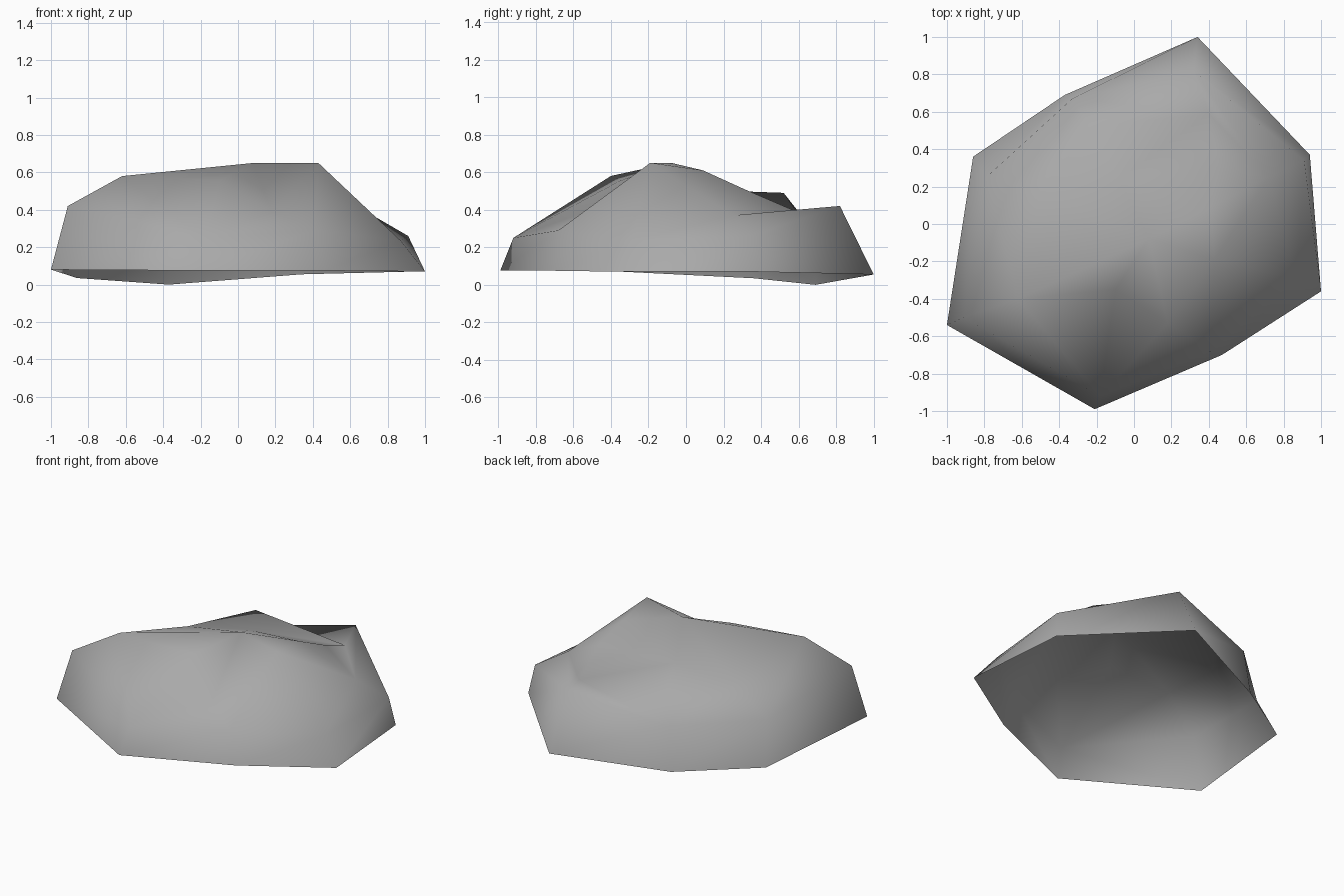
import bpy
import bmesh
from mathutils import Vector
from mathutils.geometry import delaunay_2d_cdt

if "Cube" in bpy.data.objects:
    bpy.data.objects.remove(bpy.data.objects["Cube"], do_unlink=True)

# Stone material
stone = bpy.data.materials.new("stone_grey")
stone.use_nodes = True
grey = (0.4, 0.4, 0.4, 1)
stone.diffuse_color = grey
stone.node_tree.nodes["Principled BSDF"].inputs["Base Color"].default_value = grey

# Ground rim and shoulder ring, both counterclockwise from the front corner
rim = [(-.21, -.99, .075), (.47, -.7, .075), (1, -.36, .07), (.94, .37, .07),
       (.34, 1, .055), (-.37, .69, 0), (-.86, .36, .035), (-1, -.54, .08)]
shoulder = [(-.18, -.92, .25), (.41, -.68, .29), (.87, -.29, .235), (.91, .34, .26),
            (.32, .82, .42), (-.33, .67, .3), (-.79, .25, .3), (-.91, -.5, .42)]

# Crown points: peaks, corners and hollows
crown = {
    "peak": (.43, -.19, .65),
    "middle": (.08, -.08, .65),
    "left_corner": (-.62, -.4, .58),
    "back_corner": (-.23, .52, .49),
    "side_dip": (-.5, .17, .44),
    "back_dip": (-.08, .24, .5),
    "back_hollow": (.4, .59, .39),
    "upper_ridge": (.41, .09, .61),
    "lower_ridge": (.45, .31, .51),
    "side_ridge": (.72, .25, .37),
    "front_ridge": (-.1, -.35, .555),
    "front_hollow": (.18, -.53, .39),
}
n = len(rim)
index = {name: n + i for i, name in enumerate(crown)}
index.update(front_corner=0, front_edge=1, back_edge=4, rear_edge=5)
ridges = [("left_corner", "middle"), ("middle", "peak"), ("peak", "front_edge"),
          ("middle", "front_ridge"), ("front_ridge", "left_corner"),
          ("front_ridge", "front_corner"), ("front_ridge", "front_hollow"),
          ("peak", "front_hollow"),
          ("peak", "upper_ridge"), ("middle", "upper_ridge"),
          ("upper_ridge", "lower_ridge"), ("lower_ridge", "back_hollow"),
          ("lower_ridge", "side_ridge"), ("side_ridge", "back_edge"),
          ("peak", "side_ridge"), ("back_corner", "back_hollow"),
          ("rear_edge", "back_hollow"), ("back_corner", "side_dip"),
          ("left_corner", "side_dip"), ("middle", "back_dip"),
          ("back_dip", "back_corner"), ("back_dip", "side_dip")]

# Triangulate the top between the shoulder ring and the ridges
points = [Vector(p) for p in shoulder + list(crown.values())]
edges = [(i, (i + 1) % n) for i in range(n)]
edges += [(index[a], index[b]) for a, b in ridges]
flat, _, faces, origin, _, _ = delaunay_2d_cdt(
    [p.xy for p in points], edges, [list(range(n))], 1, 1e-5)

bm = bmesh.new()
low = [bm.verts.new(p) for p in rim]
top = [bm.verts.new(points[src[0]]) for src in origin]
ring = {src[0]: v for src, v in zip(origin, top)}
for face in faces:
    bm.faces.new([top[i] for i in face])

# Side wall, open underneath
for i in range(n):
    j = (i + 1) % n
    bm.faces.new((low[i], low[j], ring[j], ring[i]))
bmesh.ops.recalc_face_normals(bm, faces=bm.faces)
if sum(f.normal.z * f.calc_area() for f in bm.faces) < 0:
    bmesh.ops.reverse_faces(bm, faces=bm.faces)
for face in bm.faces:
    face.smooth = True

mesh = bpy.data.meshes.new("rock")
bm.to_mesh(mesh)
bm.free()
mesh.materials.append(stone)
rock = bpy.data.objects.new("rock", mesh)
bpy.context.collection.objects.link(rock)
